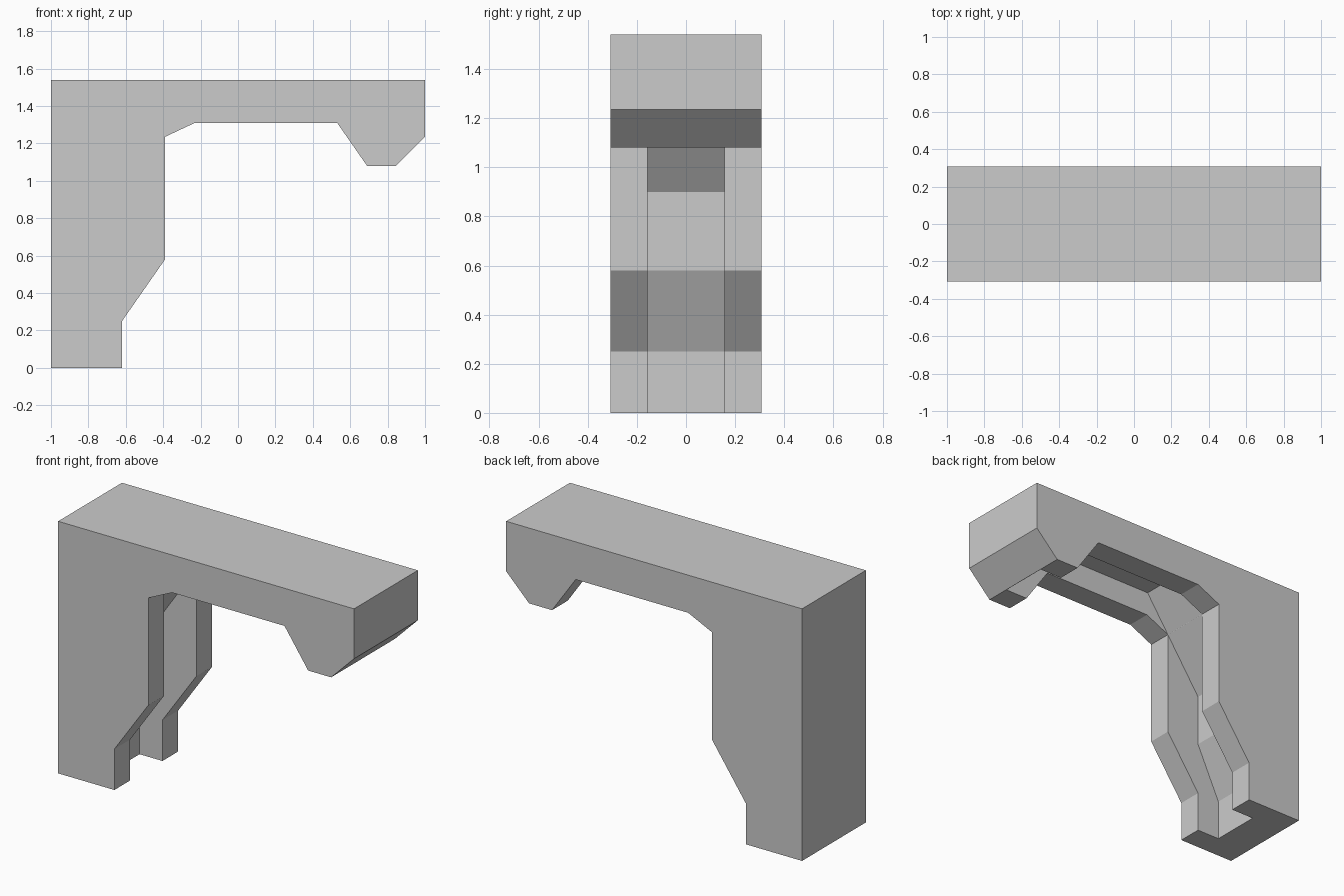
import bpy
import bmesh

if "Cube" in bpy.data.objects:
    bpy.data.objects.remove(bpy.data.objects["Cube"])


def extrude_profile(name, points, half_width):
    """Solid made from an XZ outline swept along Y, centred on y = 0."""
    bm = bmesh.new()
    face = bm.faces.new([bm.verts.new((x, -half_width, z)) for x, z in points])
    swept = bmesh.ops.extrude_face_region(bm, geom=[face])["geom"]
    verts = [v for v in swept if isinstance(v, bmesh.types.BMVert)]
    bmesh.ops.translate(bm, verts=verts, vec=(0, 2 * half_width, 0))
    bmesh.ops.recalc_face_normals(bm, faces=bm.faces)
    mesh = bpy.data.meshes.new(name)
    bm.to_mesh(mesh)
    bm.free()
    obj = bpy.data.objects.new(name, mesh)
    bpy.context.collection.objects.link(obj)
    return obj


# Bracket: leg, beam and hooked lip in one outline
bracket = extrude_profile("bracket", [
    (-1, 0), (-0.62, 0), (-0.62, 0.25), (-0.39, 0.58), (-0.39, 1.235),
    (-0.23, 1.31), (0.53, 1.31), (0.69, 1.08), (0.845, 1.08), (1, 1.235),
    (1, 1.54), (-1, 1.54)], 0.308)

# Channel cut along the inner side, from the foot to the lip
channel = extrude_profile("channel_cutter", [
    (-0.775, -0.2), (1.003, -0.2), (1.003, 0.85), (0.579, 1.46),
    (-0.235, 1.46), (-0.62, 0.90), (-0.62, 0.58), (-0.775, 0.25)], 0.156)
channel.hide_render = True
channel.hide_viewport = True

cut = bracket.modifiers.new("channel", 'BOOLEAN')
cut.operation = 'DIFFERENCE'
cut.solver = 'EXACT'
cut.object = channel
